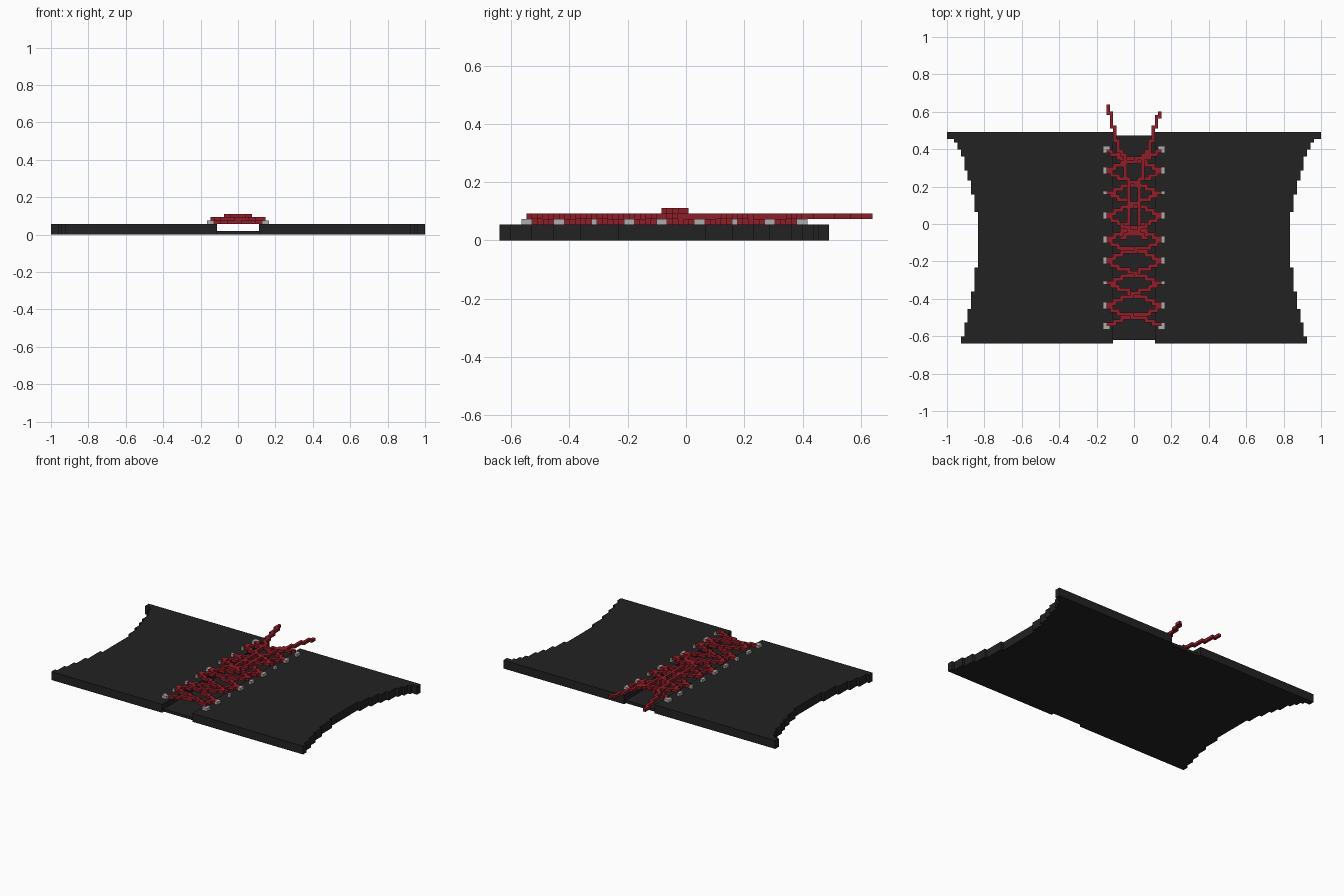
import bpy, bmesh
from mathutils import Vector

if "Cube" in bpy.data.objects:
    bpy.data.objects.remove(bpy.data.objects["Cube"])

V = 1 / 54        # block size
Y0 = -34.5        # first row, in blocks


def material(name, rgb):
    m = bpy.data.materials.new(name)
    m.diffuse_color = (*rgb, 1)
    m.use_nodes = True
    m.node_tree.nodes["Principled BSDF"].inputs["Base Color"].default_value = m.diffuse_color
    return m


BLACK = material("black leather", (0.016, 0.016, 0.016))
RED = material("red lace", (0.27, 0.013, 0.022))
GREY = material("grey metal", (0.42, 0.42, 0.42))


def finish(name, bm, mat):
    bmesh.ops.remove_doubles(bm, verts=bm.verts, dist=1e-5)
    bmesh.ops.recalc_face_normals(bm, faces=bm.faces)
    me = bpy.data.meshes.new(name)
    bm.to_mesh(me)
    bm.free()
    me.materials.append(mat)
    ob = bpy.data.objects.new(name, me)
    bpy.context.collection.objects.link(ob)
    return ob


def slab(name, points, height, mat):
    """Extrude a flat outline given in blocks."""
    bm = bmesh.new()
    f = bm.faces.new([bm.verts.new((x * V, (Y0 + j) * V, 0)) for x, j in points])
    top = bmesh.ops.extrude_face_region(bm, geom=[f])["geom"]
    bmesh.ops.translate(bm, vec=(0, 0, height * V),
                        verts=[v for v in top if isinstance(v, bmesh.types.BMVert)])
    return finish(name, bm, mat)


def blocks(name, cells, mat):
    """Mesh a set of grid blocks, keeping only their exposed faces."""
    bm = bmesh.new()
    for c in cells:
        for axis in range(3):
            for side in (0, 1):
                n = list(c)
                n[axis] += 2 * side - 1
                if tuple(n) in cells:
                    continue
                a, b = (axis + 1) % 3, (axis + 2) % 3
                ring = []
                for da, db in ((0, 0), (1, 0), (1, 1), (0, 1)):
                    p = [c[0], c[1] + Y0, c[2]]
                    p[axis] += side
                    p[a] += da
                    p[b] += db
                    ring.append(bm.verts.new(Vector(p) * V))
                bm.faces.new(ring if side else ring[::-1])
    return finish(name, bm, mat)


def strand(points, z):
    """Edge-connected staircase of blocks along a path."""
    cells = set()
    for (x0, y0), (x1, y1) in zip(points, points[1:]):
        n = max(abs(x1 - x0), abs(y1 - y0)) or 1
        last = None
        for i in range(n + 1):
            x = int((x0 + (x1 - x0) * i / n) + 100.5) - 100
            y = int((y0 + (y1 - y0) * i / n) + 100.5) - 100
            if last and x != last[0] and y != last[1]:
                if abs(x1 - x0) > abs(y1 - y0):
                    cells.add((x, last[1], z))
                else:
                    cells.add((last[0], y, z))
            cells.add((x, y, z))
            last = (x, y)
    return cells


def mirror(cells):
    return {(-1 - x, y, z) for x, y, z in cells}


# Side panels with stepped outer edge: (start row, half width)
steps = [(0, 50), (2, 49), (6, 48), (10, 47), (15, 46), (22, 45), (38, 46),
         (43, 47), (47, 48), (50, 49), (54, 50), (56, 51), (58, 52), (59, 54)]
outline = [(6, 61), (6, 0)]
for (row, w), (end, _) in zip(steps, steps[1:] + [(61, 0)]):
    outline += [(w, row), (w, end)]
slab("right_panel", outline, 3, BLACK)
slab("left_panel", [(-x, j) for x, j in outline], 3, BLACK)

# Thin tongue in the sunken channel
slab("centre_tongue", [(-6, 1), (6, 1), (6, 60), (-6, 60)], 1, BLACK)

# Eyelets: first and last row of each pair
eyelets = [(4, 5), (10, 11), (17, 17), (23, 24), (29, 30), (36, 37),
           (43, 43), (49, 50), (55, 56)]
metal = {(8, j, 3) for lo, hi in eyelets for j in range(lo, hi + 1)}
metal |= {(7, 4, 3), (7, 56, 3)}
blocks("eyelets", metal | mirror(metal), GREY)

# Crossed lacing: one diagonal under, the other over
under, over = set(), set()
for k, ((_, lo), (hi, _)) in enumerate(zip(eyelets, eyelets[1:])):
    a = strand([(-8, lo), (-3, lo + 2), (2, hi - 2), (7, hi)], 3)
    b = strand([(7, lo), (2, lo + 2), (-3, hi - 2), (-8, hi)], 4)
    if k % 2:
        a, b = ({(-1 - x, y, z) for x, y, z in s} for s in (a, b))
    under |= a
    over |= b
blocks("under_laces", under - metal - mirror(metal), RED)

# Loose tails running past the back edge
tail = [(1, 33), (1, 46), (2, 47), (2, 53), (4, 55), (5, 60)]
over |= strand(tail + [(7, 66)], 4)
over |= mirror(strand(tail + [(7, 68)], 4))
blocks("over_laces_and_tails", over, RED)

# Raised knot
knot = strand([(-4, 30), (3, 34)], 5)
blocks("knot", knot | mirror(knot), RED)
